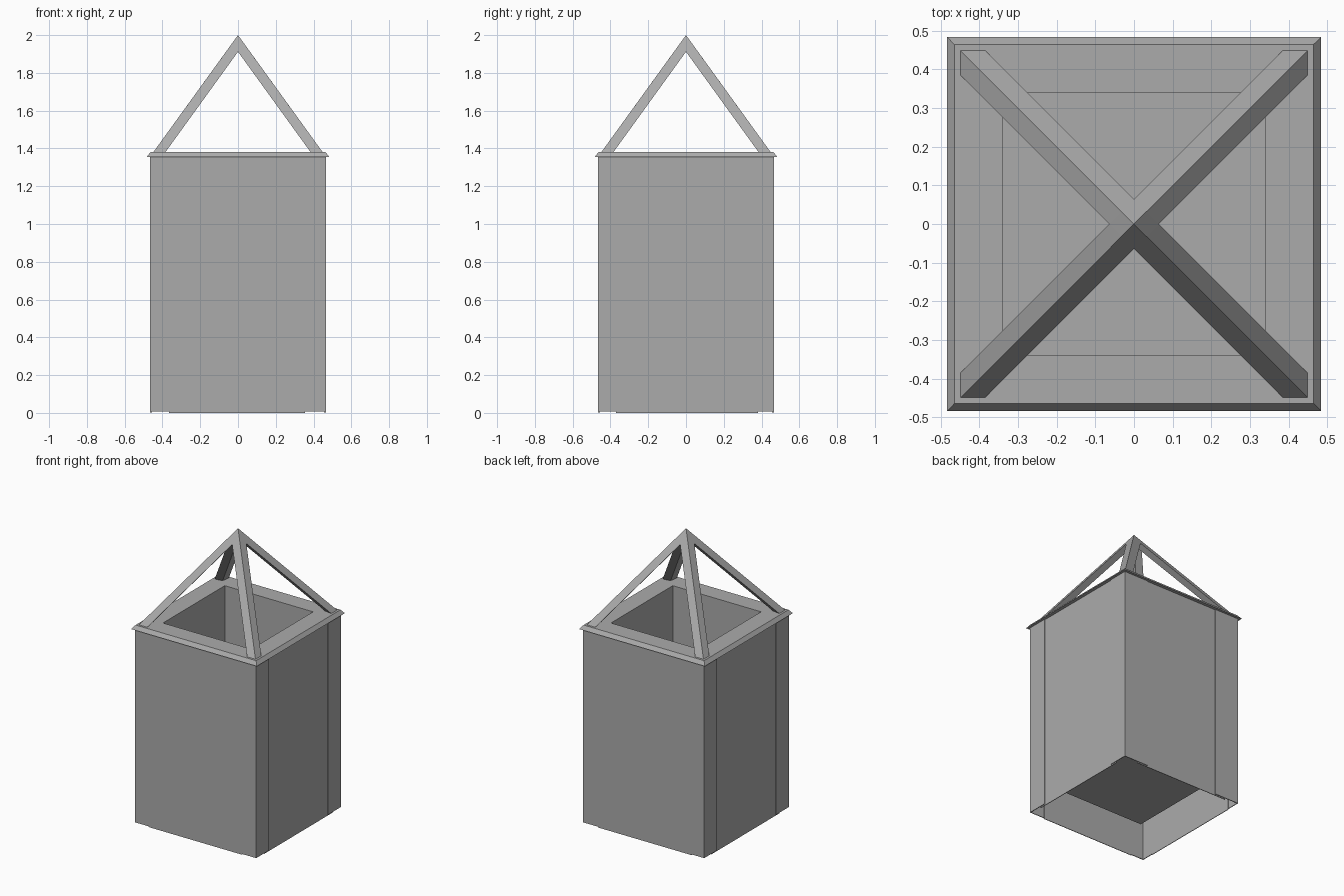
import bpy, bmesh

cube = bpy.data.objects.get("Cube")
if cube:
    bpy.data.objects.remove(cube, do_unlink=True)

grey = bpy.data.materials.new("plain_grey")
grey.use_nodes = True
colour = (0.41, 0.41, 0.41, 1)
grey.diffuse_color = colour
grey.node_tree.nodes["Principled BSDF"].inputs["Base Color"].default_value = colour

HALF = 0.467      # outer half width of the body
RIM = 1.354       # underside of the cap
TOP = 1.38        # top of the cap
PIT = 0.34        # half width of the opening
PIT_BASE = 0.17   # underside of the inner box


def finish(name, bm):
    bmesh.ops.recalc_face_normals(bm, faces=bm.faces)
    mesh = bpy.data.meshes.new(name)
    bm.to_mesh(mesh)
    bm.free()
    mesh.materials.append(grey)
    obj = bpy.data.objects.new(name, mesh)
    bpy.context.collection.objects.link(obj)
    return obj


def prism(name, bottom, top):
    """Closed solid between two matching loops of points."""
    bm = bmesh.new()
    a = [bm.verts.new(p) for p in bottom]
    b = [bm.verts.new(p) for p in top]
    bm.faces.new(a)
    bm.faces.new(b)
    n = len(a)
    for i in range(n):
        j = (i + 1) % n
        bm.faces.new((a[i], a[j], b[j], b[i]))
    return finish(name, bm)


def extrude(name, outline, z0, z1):
    return prism(name, [(x, y, z0) for x, y in outline], [(x, y, z1) for x, y in outline])


def box(name, x0, x1, y0, y1, z0, z1):
    return extrude(name, [(x0, y0), (x1, y0), (x1, y1), (x0, y1)], z0, z1)


def ring(name, loops):
    """Square ring; loops are (half width, height) around its section."""
    bm = bmesh.new()
    rows = []
    for h, z in loops:
        rows.append([bm.verts.new((sx * h, sy * h, z))
                     for sx, sy in ((-1, -1), (1, -1), (1, 1), (-1, 1))])
    for k, row in enumerate(rows):
        nxt = rows[(k + 1) % len(rows)]
        for i in range(4):
            j = (i + 1) % 4
            bm.faces.new((row[i], row[j], nxt[j], nxt[i]))
    return finish(name, bm)


# Corner boards: thin angles, wider on the front and back
skin = HALF - 0.005
corner = [(HALF, HALF), (HALF - 0.188, HALF), (HALF - 0.188, skin),
          (skin, skin), (skin, HALF - 0.142), (HALF, HALF - 0.142)]
signs = [(sx, sy, f"{fb}_{lr}") for sx, lr in ((1, "left"), (-1, "right"))
         for sy, fb in ((-1, "front"), (1, "back"))]
for sx, sy, label in signs:
    extrude(f"corner_board_{label}", [(sx * x, sy * y) for x, y in corner], 0.008, RIM)

# Thin wall panels tucked just behind the corner boards
inner = skin - 0.004
for s, fb, lr in ((-1, "front", "right"), (1, "back", "left")):
    y0, y1 = sorted((s * inner, s * skin))
    box(f"wall_panel_{fb}", -0.365, 0.355, y0, y1, 0, RIM)
    box(f"wall_panel_{lr}", y0, y1, -0.37, 0.38, 0, RIM)

# Inner box hanging from the cap, and the bevelled cap itself
lining = PIT + 0.006
ring("pit_lining", [(PIT, PIT_BASE), (PIT, RIM), (lining, RIM), (lining, PIT_BASE)])
box("pit_floor", -lining, lining, -lining, lining, PIT_BASE, PIT_BASE + 0.006)
ring("cap", [(PIT, RIM), (PIT, TOP), (HALF - 0.003, TOP), (HALF + 0.017, RIM)])

# Four slanting hip beams with a shallow underside, meeting at the peak
OUT, SIDE, UNDER = 0.45, 0.386, 0.395
slope = (2 - TOP) / OUT
for sx, sy, label in signs:
    low, high = [], []
    for x, y in ((OUT, OUT), (SIDE, OUT), (UNDER, UNDER), (OUT, SIDE)):
        d = (x + y) / 2
        low.append((sx * x, sy * y, TOP - 0.002))
        high.append((sx * (x - d), sy * (y - d), TOP + d * slope))
    prism(f"roof_beam_{label}", low, high)
